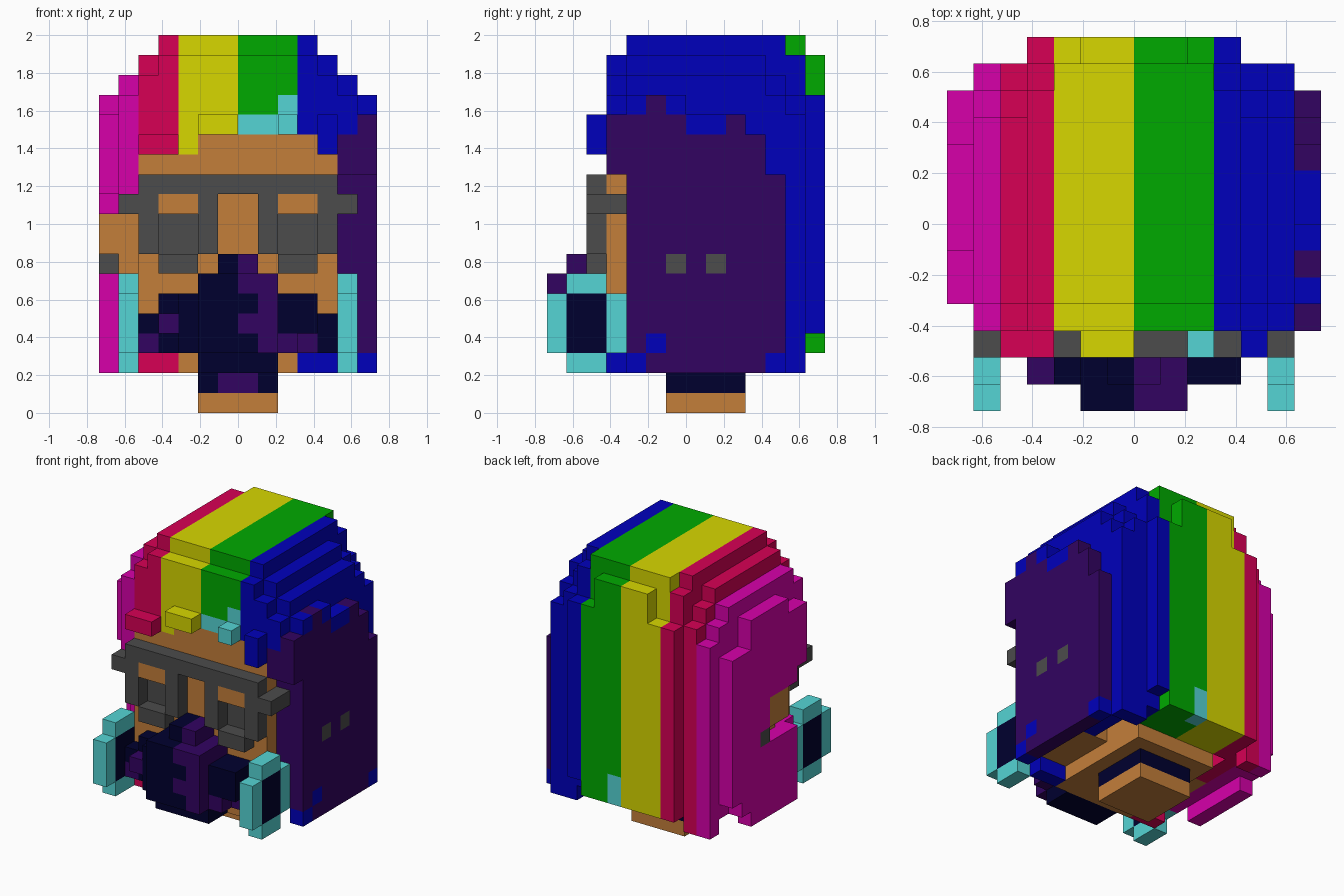
import bpy
import bmesh
from mathutils import Vector

cube = bpy.data.objects.get("Cube")
if cube:
    bpy.data.objects.remove(cube, do_unlink=True)

UNIT = 2 / 19
HALF = 7
COLOURS = {
    "M": ("magenta", (.68, 0, .4)), "R": ("crimson", (.68, 0, .09)),
    "Y": ("yellow", (.68, .68, 0)), "G": ("green", (0, .4, 0)),
    "B": ("blue", (0, 0, .5)), "P": ("purple", (.032, .001, .12)),
    "T": ("teal", (.09, .66, .66)), "S": ("skin", (.55, .21, .042)),
    "K": ("grey", (.072, .072, .072)), "N": ("navy", (0, 0, .028)),
}
KEYS = list(COLOURS)
materials = []
for name, rgb in COLOURS.values():
    mat = bpy.data.materials.new(name)
    mat.use_nodes = True
    mat.diffuse_color = (*rgb, 1)
    bsdf = mat.node_tree.nodes["Principled BSDF"]
    bsdf.inputs["Base Color"].default_value = (*rgb, 1)
    bsdf.inputs["Roughness"].default_value = 0.9
    materials.append(mat)

# Shared block grid: cell -> (part, colour key); x right, y back, z up
grid = {}


def box(part, key, xs, ys, zs):
    for x in range(*xs):
        for y in range(*ys):
            for z in range(*zs):
                grid[x, y, z] = (part, key)


def paint(part, x0, y, top, rows):
    """Lay one slice of blocks facing the front, row by row downwards."""
    for r, row in enumerate(rows.split()):
        for c, key in enumerate(row):
            if key != ".":
                grid[x0 + c, y, top - r] = (part, key)


# Hair: striped rounded mass, stepped towards the sides
STRIPES = "MMRRYYYGGGBBBP"
RIGHT_TOPS = dict(zip(range(4, 12), (15, 15, 16, 16, 16, 16, 14, 14)))
LEFT_TOPS = dict(zip(range(3, 12), (15, 16, 16, 16, 15, 15, 15, 14, 12)))
PURPLE_TOPS = dict(zip(range(3, 12), (15, 15, 16, 15, 14, 14, 15, 14, 12)))


def in_hair(x, y, z):
    d = min(x, 13 - x)
    height = 16 + min(d, 3)
    front, back, bottom = 3, 12, 3
    if d == 0:
        height = (LEFT_TOPS if x else RIGHT_TOPS).get(y, 0)
        front = 3 if z > 11 else 4
        if x == 0:
            front = 5 if z < 11 else 4
            back = min(z + 7, 11)
        bottom = 2
    elif d < 3:
        # side layers draw in towards the crown
        drop = max(0, z - height + 3)
        front += drop // 2
        back -= drop
        if y == 12:
            bottom = 2
        if z < (11 if x == 1 else 12):
            front = max(front, 4)
    else:
        # centre stripes
        if z == 18:
            front = 4
            back = 12 if d > 3 else 11
        elif z < 16 or d > 4:
            back = 13
        if y < 11 or (y == 13 and x == 10):
            bottom = 4
    return front <= y <= back and bottom <= z < height


for x in range(14):
    for y in range(3, 14):
        for z in range(2, 19):
            if in_hair(x, y, z):
                key = STRIPES[x]
                if x == 12 and z < 14 and y < 6:
                    key = "P"
                if x == 13 and z >= PURPLE_TOPS[y]:
                    key = "B"
                grid[x, y, z] = ("hair", key)
for cell in ((13, 4, 2), (13, 11, 2), (13, 5, 3)):
    grid[cell] = ("hair", "B")
box("hair", "T", (7, 8), (13, 14), (3, 5))
paint("hair", 7, 3, 15, "..T TTT")

# Ear opening on the right side
for x in (0, 1):
    for y in range(4, 8):
        for z in range(7, 10):
            grid.pop((x, y, z), None)
box("ear", "S", (0, 2), (6, 8), (8, 10))
box("ear", "S", (1, 2), (6, 8), (7, 8))

# Face, jaw narrowing downwards, coloured sideburn ends
box("face", "S", (2, 12), (3, 4), (2, 14))
box("face", "S", (2, 12), (4, 8), (3, 5))
box("face", "S", (3, 11), (8, 11), (4, 5))
box("face", "S", (4, 10), (4, 11), (2, 5))
paint("face", 2, 3, 13, "RRY......B")
paint("face", 2, 3, 2, "RR......BB")

# Fringe tufts
paint("fringe", 2, 2, 14, "...YY..T.B RR.......B")

# Glasses: frame, set-back lenses and side arms, with brows filling the gaps
paint("glasses", 1, 2, 11, """.KKKKKKKKKK. KK..K..K..KK
    .K..K..K..K. .K..K..K..K. ..KK....KK..""")
paint("glasses", 1, 3, 10, "K..........K")
paint("glasses", 3, 3, 9, "KK....KK KK....KK")
paint("brow", 3, 2, 10, "SS....SS")

# Beard: three layers growing towards the front
paint("beard", 2, 2, 7, """....NP.... ...NNPP... .NNNNNPNN.
    NPNNNPPNNN PNNNNNPPPN ...NNNN...""")
paint("beard", 2, 1, 7, """....NP.... ...NNPP... ..NNNNPNN.
    .PNNNPPNN. ..NNNNPP.. ...NNNN...""")
paint("beard", 2, 0, 6, "...NNPP... ...NNNP... ...NNPP... ...NNNP...")

# Round side canisters with dark centres
for x in (1, 12):
    span = (x, x + 1)
    box("side_canister", "T", span, (0, 4), (3, 6))
    box("side_canister", "T", span, (1, 3), (2, 7))
    box("side_canister", "N", span, (1, 3), (3, 6))

# Studs on the sides
for cell in ((13, 6, 7), (13, 8, 7), (0, 8, 7)):
    grid[cell] = ("stud", "K")

# Neck with collar
box("neck", "S", (5, 9), (6, 10), (0, 1))
box("neck", "N", (5, 9), (6, 10), (1, 2))
box("neck", "P", (6, 8), (6, 7), (1, 2))

# Turn every part into a mesh of its exposed block faces
AXES = [Vector(v) for v in ((1, 0, 0), (0, 1, 0), (0, 0, 1))]
for part in sorted({p for p, _ in grid.values()}):
    bm = bmesh.new()
    for cell, (owner, key) in grid.items():
        if owner != part:
            continue
        centre = Vector(cell) + Vector((.5 - HALF, .5 - HALF, .5))
        for a in range(3):
            u, v = AXES[(a + 1) % 3] / 2, AXES[(a + 2) % 3] / 2
            for side in (1, -1):
                n = AXES[a] * side
                if tuple(int(c + m) for c, m in zip(cell, n)) in grid:
                    continue
                mid = centre + n / 2
                ring = [mid - u - v, mid + u - v, mid + u + v, mid - u + v]
                face = bm.faces.new([bm.verts.new(p * UNIT) for p in ring[::side]])
                face.material_index = KEYS.index(key)
    bmesh.ops.remove_doubles(bm, verts=bm.verts, dist=UNIT / 100)
    mesh = bpy.data.meshes.new(part)
    bm.to_mesh(mesh)
    bm.free()
    for mat in materials:
        mesh.materials.append(mat)
    bpy.context.collection.objects.link(bpy.data.objects.new(part, mesh))
